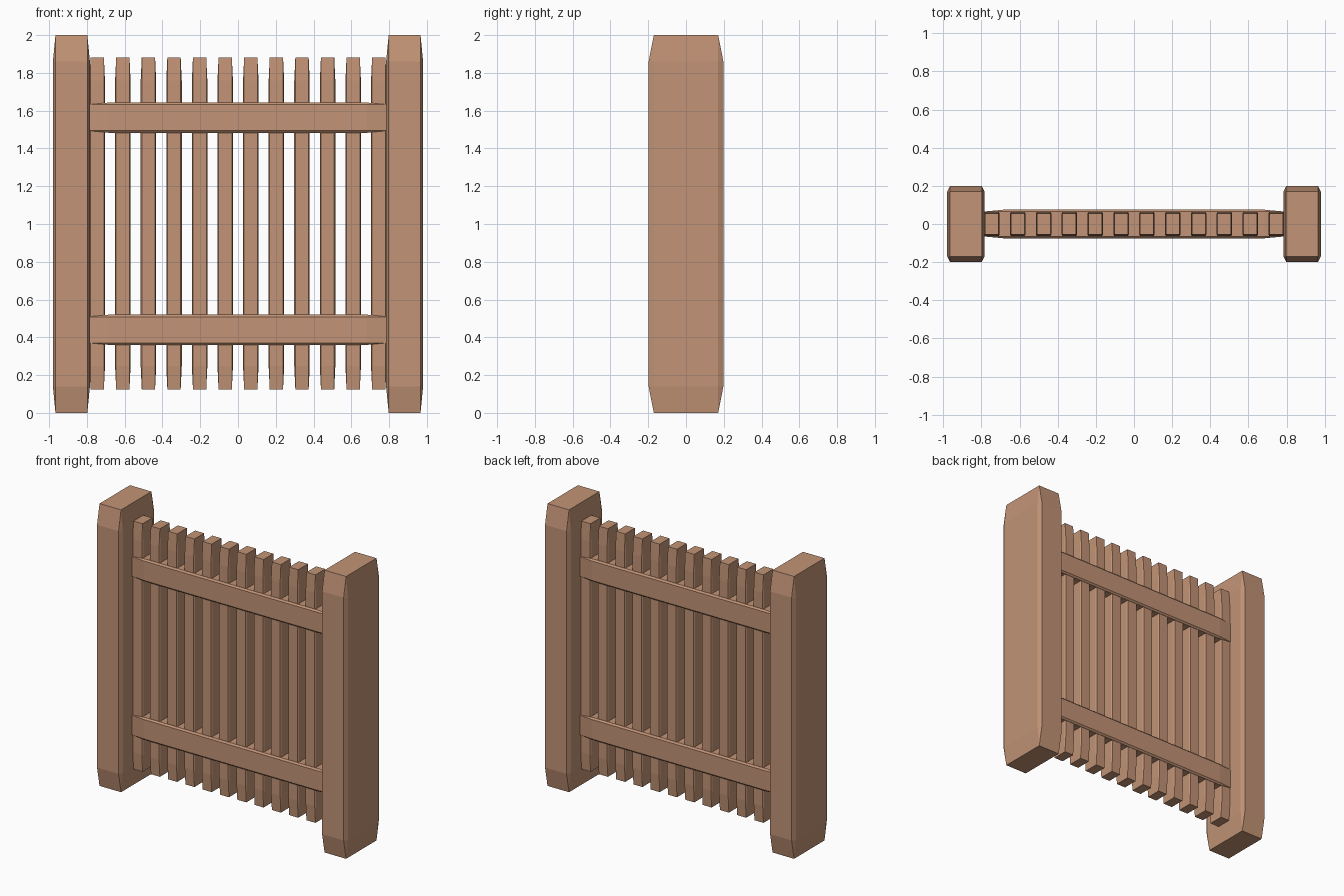
import bpy
import bmesh
from mathutils import Vector

default = bpy.data.objects.get("Cube")
if default:
    bpy.data.objects.remove(default, do_unlink=True)

# Single wood colour
wood = bpy.data.materials.new("warm_wood")
wood.use_nodes = True
colour = (0.54, 0.295, 0.18, 1)
wood.diffuse_color = colour
wood.node_tree.nodes["Principled BSDF"].inputs["Base Color"].default_value = colour


def beam(name, center, size, chamfer=0.07):
    """Chamfered unit cube stretched to size, so the long ends taper."""
    bm = bmesh.new()
    bmesh.ops.create_cube(bm, size=1)
    bmesh.ops.bevel(bm, geom=bm.edges[:], offset=chamfer, segments=1,
                    affect='EDGES', clamp_overlap=True)
    bmesh.ops.scale(bm, vec=Vector(size), verts=bm.verts)
    mesh = bpy.data.meshes.new(name)
    bm.to_mesh(mesh)
    bm.free()
    mesh.materials.append(wood)
    obj = bpy.data.objects.new(name, mesh)
    obj.location = center
    bpy.context.collection.objects.link(obj)
    return obj


# End posts
for side, sign in (("left", 1), ("right", -1)):
    beam(f"{side}_post", (sign * 0.882, 0, 1), (0.196, 0.396, 2))

# Horizontal rails
for name, z in (("lower_rail", 0.44), ("upper_rail", 1.563)):
    beam(name, (0, 0, z), (1.59, 0.15, 0.16))

# Row of upright slats
count, spacing = 12, 0.1355
for i in range(count):
    x = (i - (count - 1) / 2) * spacing
    beam(f"slat_{i + 1}", (x, 0, 1.003), (0.082, 0.126, 1.757))
